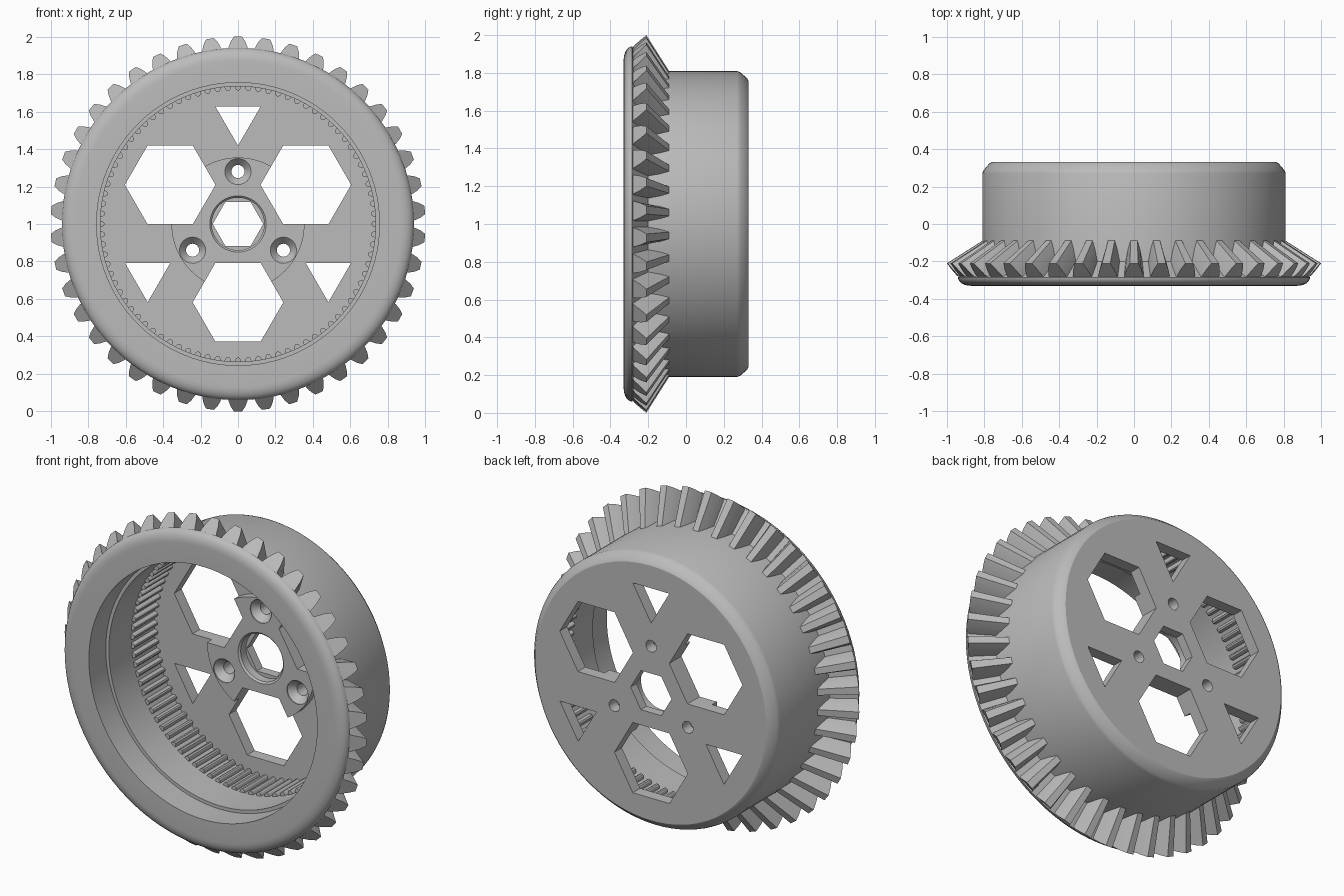
import bpy
import bmesh
from math import sin, cos, pi, radians
from mathutils import Matrix, Vector

cube = bpy.data.objects.get("Cube")
if cube:
    bpy.data.objects.remove(cube, do_unlink=True)

AXIS_HEIGHT = 1.0

grey = bpy.data.materials.new("mid_grey")
grey.use_nodes = True
GREY = (0.5, 0.5, 0.5, 1)
grey.diffuse_color = GREY
grey.node_tree.nodes["Principled BSDF"].inputs["Base Color"].default_value = GREY


def finish(bm, name):
    """Turn a bmesh into a named object standing on the ground."""
    bmesh.ops.recalc_face_normals(bm, faces=bm.faces)
    mesh = bpy.data.meshes.new(name)
    bm.to_mesh(mesh)
    bm.free()
    mesh.materials.append(grey)
    obj = bpy.data.objects.new(name, mesh)
    obj.location.z = AXIS_HEIGHT
    bpy.context.collection.objects.link(obj)
    return obj


def bridge(bm, a, b):
    """Join two rings of vertices with quads."""
    n = len(a)
    for i in range(n):
        j = (i + 1) % n
        bm.faces.new((a[i], a[j], b[j], b[i]))


def lathe(bm, profile, sides, centre=(0, 0), phase=0.0, tube=False):
    """Spin (radius, y) points about the y axis; a tube closes on itself."""
    rings = []
    for r, y in profile:
        angles = [phase + 2 * pi * i / sides for i in range(sides)]
        rings.append([bm.verts.new((centre[0] + r * cos(a), y, centre[1] + r * sin(a)))
                      for a in angles])
    for a, b in zip(rings, rings[1:]):
        bridge(bm, a, b)
    if tube:
        bridge(bm, rings[-1], rings[0])
    else:
        bm.faces.new(rings[0])
        bm.faces.new(rings[-1])


def polar(radius, degrees):
    return radius * cos(radians(degrees)), radius * sin(radians(degrees))


def tooth_ring(name, count, front, back):
    """Repeat a tooth lofted between two half outlines of (half width, y, radius)."""
    bm = bmesh.new()
    for k in range(count):
        spin = Matrix.Rotation(2 * pi * k / count, 3, 'Y')
        ends = []
        for half in (front, back):
            outline = [(-w, y, r) for w, y, r in half] + [(w, y, r) for w, y, r in reversed(half)]
            ends.append([bm.verts.new(spin @ Vector(p)) for p in outline])
        bridge(bm, *ends)
        for end in ends:
            bm.faces.new(end)
    return finish(bm, name)


# Housing: rim with rounded front edge, root cone, drum, floor, raised hub and bore
rim_round = [(0.87 + 0.07 * sin(t * pi / 12), -0.285 - 0.045 * cos(t * pi / 12))
             for t in range(7)]
profile = [(0.755, -0.33)] + rim_round + [
    (0.81, -0.2), (0.81, 0.27), (0.804, 0.286), (0.772, 0.324), (0.76, 0.33),
    (0.05, 0.33), (0.05, 0.275), (0.14, 0.275), (0.14, 0.225), (0.15, 0.215),
    (0.355, 0.215), (0.355, 0.26), (0.735, 0.26), (0.735, -0.17), (0.755, -0.17)]
bm = bmesh.new()
lathe(bm, profile, 96, tube=True)
housing = finish(bm, "gear_housing")

# Openings through the floor
through = (0.1, 0.4)
bm = bmesh.new()
lathe(bm, [(0.135, y) for y in through], 6)
for turn in (0, 120, 240):
    lathe(bm, [(0.242, y) for y in through], 6, polar(0.418, turn + 30))
    lathe(bm, [(0.139, y) for y in through], 3, polar(0.557, turn + 90), -pi / 2)
    lathe(bm, [(0.07, 0.1), (0.07, 0.22), (0.035, 0.26), (0.035, 0.4)], 24,
          polar(0.28, turn + 90))
cutter = finish(bm, "floor_cutter")
cutter.hide_render = True

cut = housing.modifiers.new("openings", 'BOOLEAN')
cut.operation = 'DIFFERENCE'
cut.solver = 'EXACT'
cut.object = cutter
bpy.context.view_layer.objects.active = housing
bpy.ops.object.modifier_apply(modifier=cut.name)
bpy.data.objects.remove(cutter, do_unlink=True)

# Bevel teeth around the outside of the rim
bevel_teeth = tooth_ring(
    "bevel_teeth", 42,
    [(0.054, -0.285, 0.925), (0.05, -0.275, 0.945), (0.039, -0.242, 0.974), (0.022, -0.21, 1.0)],
    [(0.044, -0.19, 0.785), (0.041, -0.175, 0.79), (0.032, -0.13, 0.797), (0.018, -0.085, 0.803)])

# Fine straight teeth inside the drum
half_tooth = [(0.018, 0.742), (0.016, 0.729), (0.011, 0.718), (0.005, 0.713)]
inner_teeth = tooth_ring("inner_teeth", 84,
                         [(w, 0.04, r) for w, r in half_tooth],
                         [(w, 0.262, r) for w, r in half_tooth])

# Smooth curved faces, keep edges crisp
bpy.ops.object.select_all(action='DESELECT')
for obj in (housing, bevel_teeth, inner_teeth):
    obj.select_set(True)
bpy.context.view_layer.objects.active = housing
bpy.ops.object.shade_smooth_by_angle(angle=radians(25))
